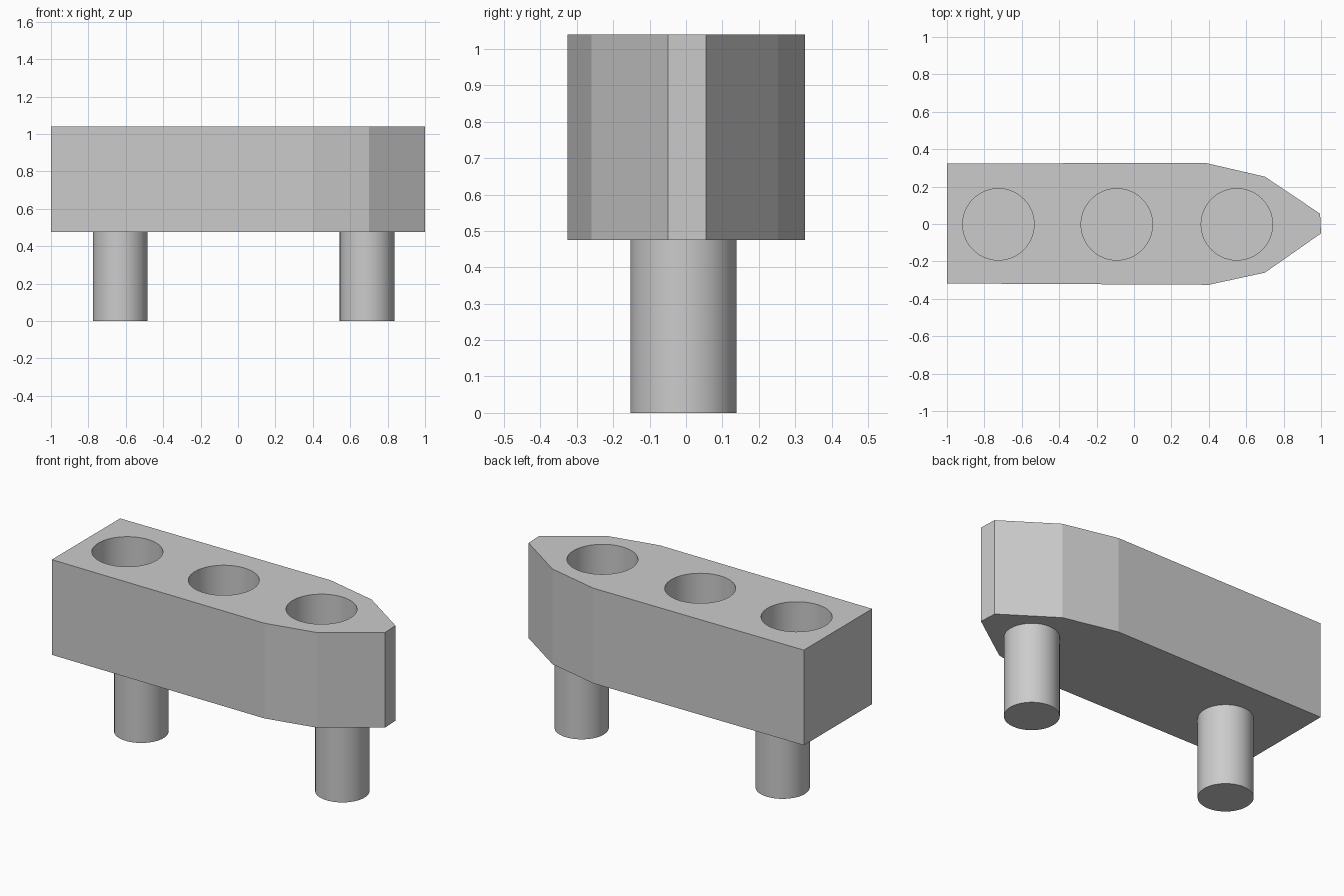
import bpy, bmesh

if "Cube" in bpy.data.objects:
    bpy.data.objects.remove(bpy.data.objects["Cube"])

grey = bpy.data.materials.new("plain grey")
grey.diffuse_color = (0.6, 0.6, 0.6, 1)
grey.use_nodes = True
grey.node_tree.nodes["Principled BSDF"].inputs["Base Color"].default_value = grey.diffuse_color

BOTTOM, TOP = 0.475, 1.04


def cylinder(name, x, y, z0, z1, radius):
    bpy.ops.mesh.primitive_cylinder_add(vertices=64, radius=radius, depth=z1 - z0,
                                        location=(x, y, (z0 + z1) / 2))
    ob = bpy.context.object
    ob.name = name
    ob.data.materials.append(grey)
    bpy.ops.object.shade_smooth_by_angle()
    return ob


# Block: pointed outline pulled up into a prism
outline = [(-1, -0.318), (0.40, -0.325), (0.70, -0.26), (1, -0.05),
           (0.995, 0.055), (0.70, 0.253), (0.38, 0.327), (-1, 0.323)]
bm = bmesh.new()
base = bm.faces.new([bm.verts.new((x, y, BOTTOM)) for x, y in outline])
side = bmesh.ops.extrude_face_region(bm, geom=[base])["geom"]
bmesh.ops.translate(bm, vec=(0, 0, TOP - BOTTOM),
                    verts=[v for v in side if isinstance(v, bmesh.types.BMVert)])
bmesh.ops.recalc_face_normals(bm, faces=bm.faces)
mesh = bpy.data.meshes.new("block")
bm.to_mesh(mesh)
bm.free()
mesh.materials.append(grey)
block = bpy.data.objects.new("block", mesh)
bpy.context.collection.objects.link(block)

# Three blind round sockets in the top
for i, x in enumerate((-0.725, -0.092, 0.55)):
    cutter = cylinder(f"socket_cutter_{i + 1}", x, -0.002, TOP - 0.45, TOP + 0.1, 0.191)
    cutter.hide_render = True
    cutter.hide_set(True)
    mod = block.modifiers.new("socket", 'BOOLEAN')
    mod.object = cutter
    mod.operation = 'DIFFERENCE'
    mod.solver = 'EXACT'

# Two pegs below
for name, x in (("left_peg", -0.63), ("right_peg", 0.69)):
    cylinder(name, x, -0.007, 0, BOTTOM, 0.146)
